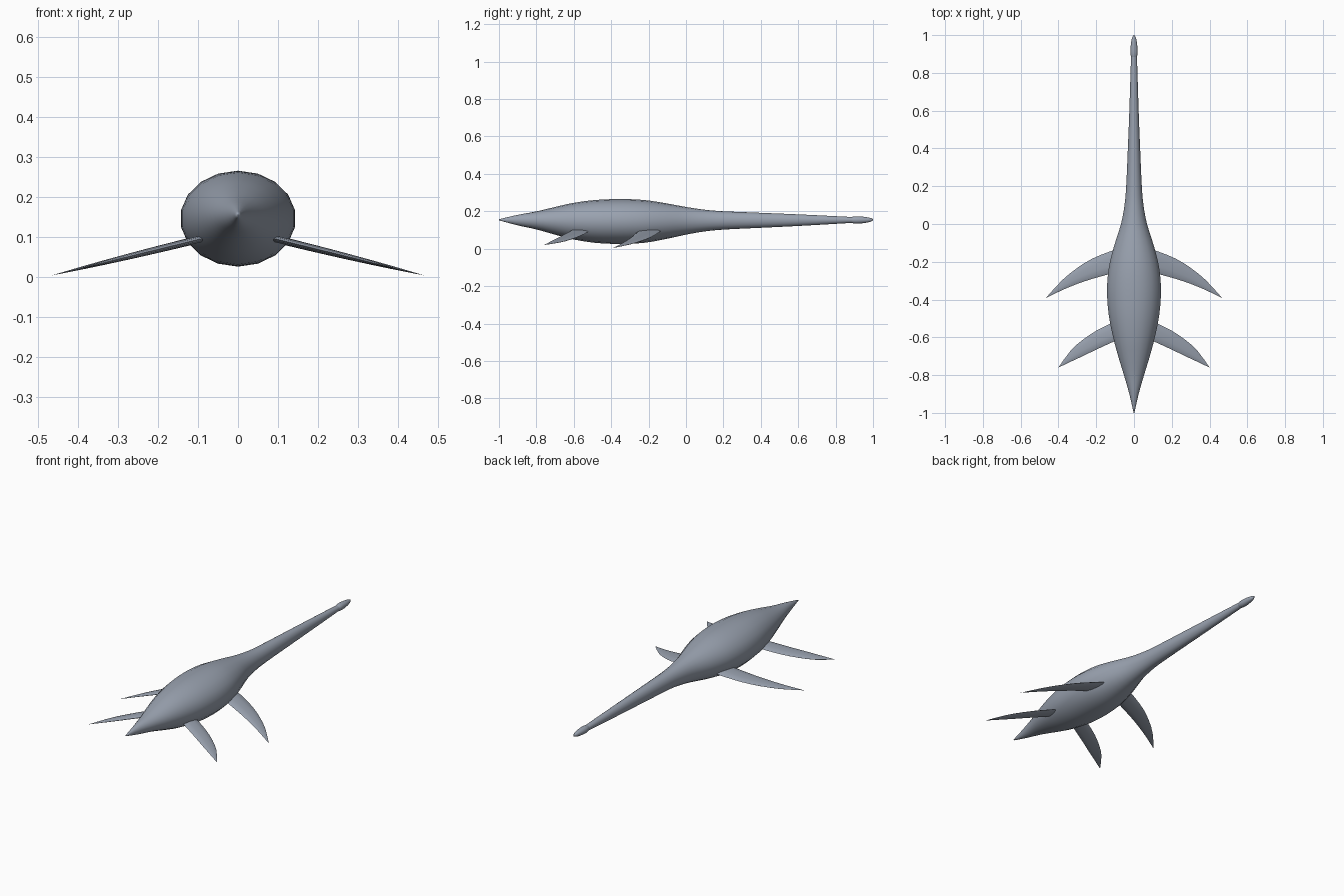
import bpy
import bmesh
from math import sin, cos, tau
from mathutils import Vector

default_cube = bpy.data.objects.get("Cube")
if default_cube:
    bpy.data.objects.remove(default_cube)

skin = bpy.data.materials.new("slate grey skin")
skin.use_nodes = True
skin.diffuse_color = (0.32, 0.36, 0.43, 1)
skin.node_tree.nodes["Principled BSDF"].inputs["Base Color"].default_value = skin.diffuse_color


def smooth_rows(rows, steps):
    """Catmull-Rom interpolation through the control rows."""
    rows = [Vector(row) for row in rows]
    result = []
    for i in range(len(rows) - 1):
        b, c = rows[i], rows[i + 1]
        a = rows[i - 1] if i else b
        d = rows[min(i + 2, len(rows) - 1)]
        for step in range(steps):
            t = step / steps
            result.append(b + (c - a) * (t / 2)
                          + (a * 2 - b * 5 + c * 4 - d) * (t * t / 2)
                          + (b * 3 - a - c * 3 + d) * (t ** 3 / 2))
    return result + [rows[-1]]


def loft(name, sections):
    """Skin closed rings of points and cap both ends."""
    bm = bmesh.new()
    rings = [[bm.verts.new(p) for p in section] for section in sections]
    count = len(rings[0])
    for near, far in zip(rings, rings[1:]):
        for i in range(count):
            j = (i + 1) % count
            bm.faces.new((near[i], near[j], far[j], far[i]))
    bm.faces.new(rings[0])
    bm.faces.new(rings[-1])
    bmesh.ops.recalc_face_normals(bm, faces=bm.faces[:])
    mesh = bpy.data.meshes.new(name)
    bm.to_mesh(mesh)
    bm.free()
    mesh.materials.append(skin)
    mesh.shade_smooth()
    obj = bpy.data.objects.new(name, mesh)
    bpy.context.collection.objects.link(obj)
    return obj


def body_ring(y, width, height, sides=18):
    """Upright ellipse; the belly sags a little where the body is deep."""
    middle = 0.155 - 0.08 * height
    return [(width * sin(tau * i / sides), y, middle + height * cos(tau * i / sides))
            for i in range(sides)]


def flipper_ring(side, x, lead, trail, sides=10):
    """Thin lens across the blade, which slopes down and outward."""
    middle, chord = (lead + trail) / 2, (lead - trail) / 2
    height = 0.098 - 0.245 * (x - 0.08)
    return [(side * x, middle + chord * cos(tau * i / sides),
             height + chord * 0.17 * sin(tau * i / sides)) for i in range(sides)]


# Tail, trunk and long neck: y, half width, half height
trunk = [(-1, 0.002, 0.003), (-0.9, 0.025, 0.028), (-0.8, 0.054, 0.048),
         (-0.7, 0.085, 0.074), (-0.6, 0.112, 0.098), (-0.48, 0.136, 0.115),
         (-0.35, 0.145, 0.12), (-0.23, 0.135, 0.115), (-0.12, 0.108, 0.098),
         (0, 0.07, 0.074), (0.1, 0.051, 0.058), (0.2, 0.042, 0.049),
         (0.4, 0.033, 0.04), (0.6, 0.025, 0.031), (0.88, 0.016, 0.016),
         (0.92, 0.012, 0.012)]
loft("body_and_neck", [body_ring(*row) for row in smooth_rows(trunk, 3)])

# Small tapered head
skull = [(0.87, 0.012, 0.012), (0.9, 0.019, 0.019), (0.94, 0.018, 0.018),
         (0.98, 0.012, 0.012), (1, 0.003, 0.004)]
loft("head", [body_ring(*row) for row in smooth_rows(skull, 3)])

# Swept flippers: distance out, leading edge, trailing edge
blades = {
    "fore_flipper": [(0.08, -0.13, -0.25), (0.14, -0.15, -0.268), (0.22, -0.183, -0.29),
                     (0.3, -0.232, -0.317), (0.38, -0.297, -0.35), (0.465, -0.39, -0.391)],
    "hind_flipper": [(0.08, -0.51, -0.61), (0.13, -0.53, -0.633), (0.2, -0.565, -0.665),
                     (0.27, -0.612, -0.699), (0.335, -0.67, -0.729), (0.4, -0.759, -0.76)],
}
for name, blade in blades.items():
    for label, side in (("left", 1), ("right", -1)):
        flipper = loft(label + "_" + name,
                       [flipper_ring(side, *row) for row in smooth_rows(blade, 2)])
        bpy.ops.object.select_all(action="DESELECT")
        flipper.select_set(True)
        bpy.context.view_layer.objects.active = flipper
        bpy.ops.object.shade_smooth_by_angle()
